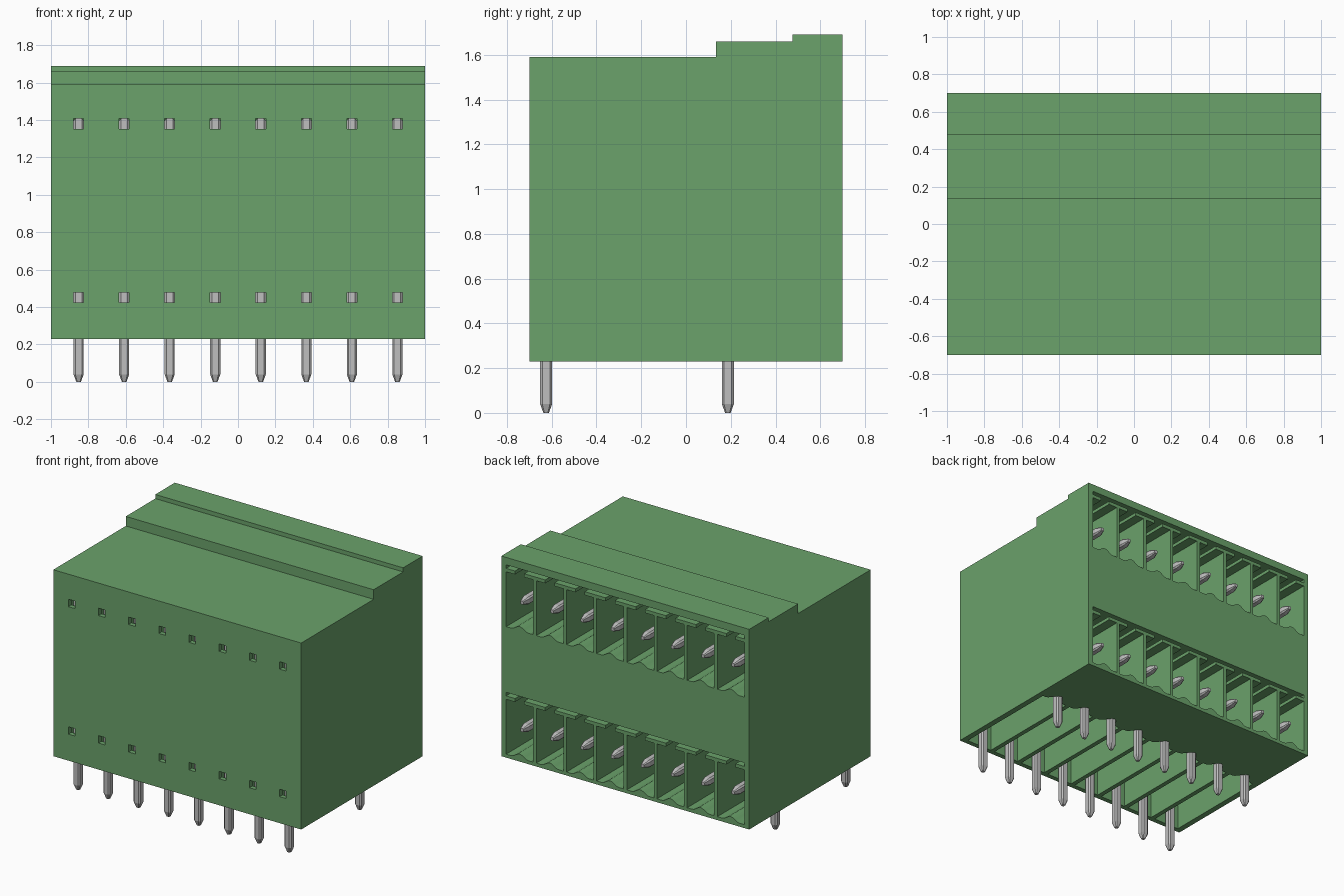
import bpy, bmesh, math

if "Cube" in bpy.data.objects:
    bpy.data.objects.remove(bpy.data.objects["Cube"], do_unlink=True)

COUNT, PITCH = 8, 0.2435
XS = [(i - (COUNT - 1) / 2) * PITCH for i in range(COUNT)]
LOW_Z, HIGH_Z = 0.45, 1.38


def material(name, rgb):
    m = bpy.data.materials.new(name)
    m.use_nodes = True
    m.diffuse_color = (*rgb, 1)
    m.node_tree.nodes["Principled BSDF"].inputs["Base Color"].default_value = (*rgb, 1)
    return m


green = material("housing green", (0.145, 0.36, 0.145))
metal = material("pin metal", (0.52, 0.52, 0.52))


def finish(bm, name, mat):
    bmesh.ops.recalc_face_normals(bm, faces=bm.faces[:])
    me = bpy.data.meshes.new(name)
    bm.to_mesh(me)
    bm.free()
    me.materials.append(mat)
    ob = bpy.data.objects.new(name, me)
    bpy.context.collection.objects.link(ob)
    return ob


def prism(bm, outline, axis, lo, hi):
    """Extrude a 2D outline along x, y or z (axis 0, 1, 2)."""
    def place(p, d):
        c = list(p)
        c.insert(axis, d)
        return c
    a = [bm.verts.new(place(p, lo)) for p in outline]
    b = [bm.verts.new(place(p, hi)) for p in outline]
    bm.faces.new(a)
    bm.faces.new(b)
    for i in range(len(a)):
        j = (i + 1) % len(a)
        bm.faces.new((a[i], a[j], b[j], b[i]))


def bump(x, base, half, height, steps=10):
    """Smooth raised wave, listed from +x to -x."""
    pts = []
    for k in range(steps + 1):
        t = -1 + 2 * k / steps
        pts.append((x - half * t, base + height * (1 + math.cos(math.pi * t)) / 2))
    return pts


def cut(target, bm):
    cutter = finish(bm, "cutter", green)
    cutter.hide_render = True
    mod = target.modifiers.new("cut", 'BOOLEAN')
    mod.operation, mod.solver, mod.object = 'DIFFERENCE', 'EXACT', cutter
    bpy.context.view_layer.objects.active = target
    bpy.ops.object.modifier_apply(modifier=mod.name)
    bpy.data.objects.remove(cutter, do_unlink=True)


# Housing block with its stepped top
bm = bmesh.new()
prism(bm, [(-0.7, 0.23), (0.7, 0.23), (0.7, 1.69), (0.475, 1.69), (0.475, 1.66),
           (0.135, 1.66), (0.135, 1.59), (-0.7, 1.59)], 0, -1, 1)
housing = finish(bm, "housing", green)

# Two rows of plug cells at the back, with T-shaped rails and wavy floors
CELL, GAP = 0.109, 0.037
bm = bmesh.new()
for pin_z in (LOW_Z, HIGH_Z):
    floor, rail_low, rail_high, roof = (pin_z + d for d in (-0.195, 0.205, 0.23, 0.256))
    outline = [(XS[0] - CELL, roof), (XS[-1] + CELL, roof), (XS[-1] + CELL, rail_high)]
    for x in reversed(XS):
        outline += [(x + GAP, rail_high), (x + GAP, rail_low),
                    (x + CELL, rail_low), (x + CELL, floor)]
        outline += bump(x, floor, 0.07, 0.03)
        outline += [(x - CELL, floor), (x - CELL, rail_low),
                    (x - GAP, rail_low), (x - GAP, rail_high)]
    outline.append((XS[0] - CELL, rail_high))
    prism(bm, outline, 1, 0.25, 0.75)
cut(housing, bm)

# Open chambers underneath, one per contact
bm = bmesh.new()
for x in XS:
    w = 0.105
    outline = [(x - w, -0.665), (x + w, -0.665), (x + w, 0.15)]
    outline += bump(x, 0.15, 0.08, 0.075)
    outline.append((x - w, 0.15))
    prism(bm, outline, 2, 0.1, 1.42)
cut(housing, bm)

# Square test holes in the front wall
bm = bmesh.new()
h = 0.027
for x in XS:
    for z in (LOW_Z, HIGH_Z):
        prism(bm, [(x - h, z - h), (x + h, z - h), (x + h, z + h), (x - h, z + h)],
              1, -0.75, -0.64)
cut(housing, bm)


# Bent pins: chamfered square bar, tapered at both ends
def bent_pin(name, x, y, z):
    r, c = 0.027, 0.017
    section = [(r, c), (c, r), (-c, r), (-r, c), (-r, -c), (-c, -r), (c, -r), (r, -c)]
    tip_y = 0.675
    bm = bmesh.new()

    def ring(place, scale=1):
        return [bm.verts.new(place(u * scale, v * scale)) for u, v in section]

    rings = [
        ring(lambda u, v: (x + u, y + v, 0), 0.45),
        ring(lambda u, v: (x + u, y + v, 0.04)),
        ring(lambda u, v: (x + u, y + v, z - v)),
        ring(lambda u, v: (x + u, tip_y - 0.05, z - v)),
        ring(lambda u, v: (x + u, tip_y, z - v), 0.45),
    ]
    for a, b in zip(rings, rings[1:]):
        for i in range(len(section)):
            j = (i + 1) % len(section)
            bm.faces.new((a[i], a[j], b[j], b[i]))
    bm.faces.new(rings[0])
    bm.faces.new(rings[-1])
    finish(bm, name, metal)


for i, x in enumerate(XS, 1):
    bent_pin(f"upper_pin_{i}", x, -0.625, HIGH_Z)
    bent_pin(f"lower_pin_{i}", x, 0.187, LOW_Z)
